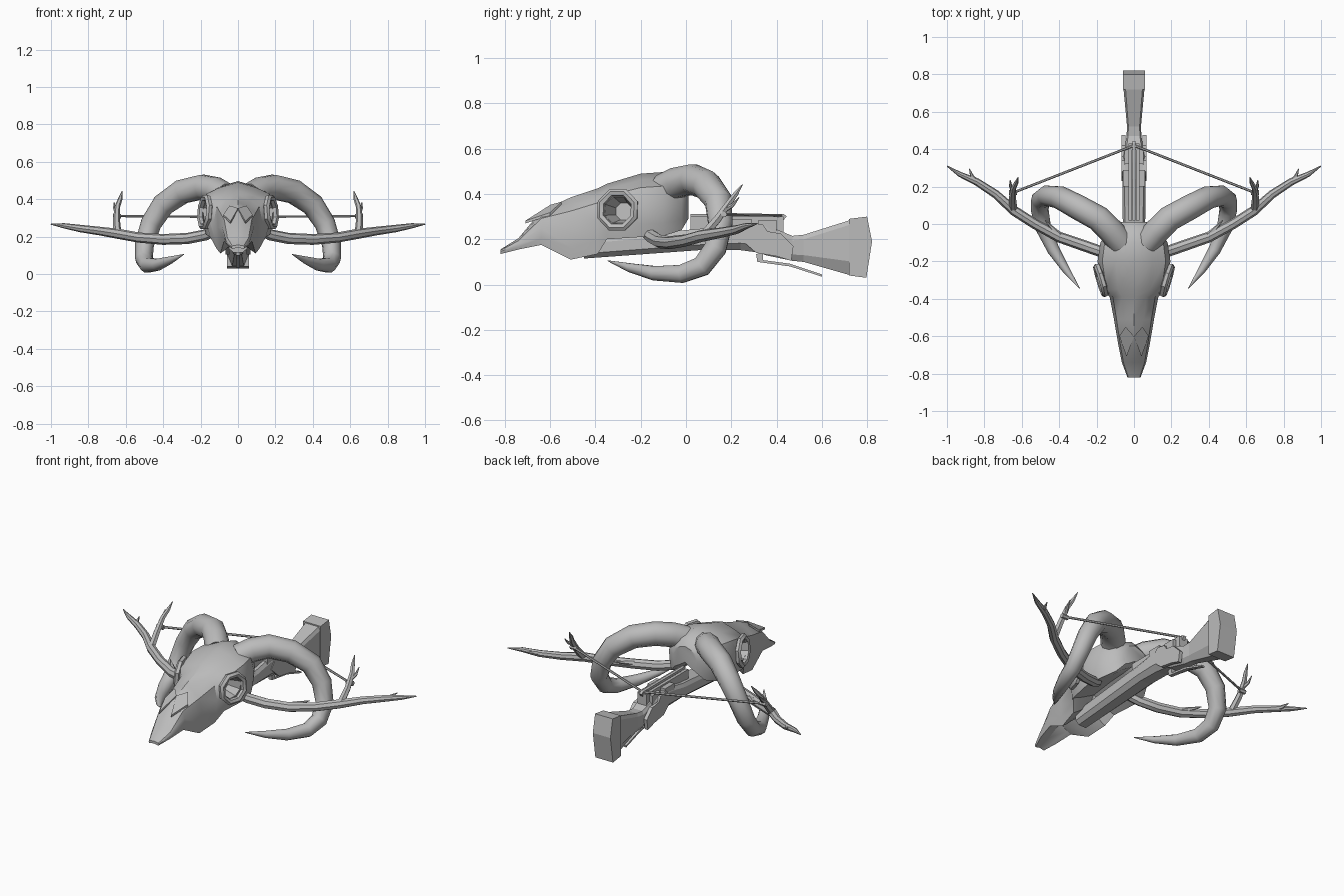
import bpy, bmesh, math
from mathutils import Vector

if "Cube" in bpy.data.objects:
    bpy.data.objects.remove(bpy.data.objects["Cube"])

bone = bpy.data.materials.new("plain grey")
bone.use_nodes = True
bone.diffuse_color = (0.5, 0.5, 0.5, 1)
bsdf = bone.node_tree.nodes["Principled BSDF"]
bsdf.inputs["Base Color"].default_value = (0.5, 0.5, 0.5, 1)
bsdf.inputs["Roughness"].default_value = 0.8


def finish(ob, angle=None):
    ob.data.materials.clear()
    ob.data.materials.append(bone)
    bpy.ops.object.select_all(action='DESELECT')
    ob.select_set(True)
    bpy.context.view_layer.objects.active = ob
    if angle:
        bpy.ops.object.shade_smooth_by_angle(angle=math.radians(angle))
    return ob


def add_mesh(name, bm):
    bmesh.ops.recalc_face_normals(bm, faces=bm.faces)
    me = bpy.data.meshes.new(name)
    bm.to_mesh(me)
    bm.free()
    ob = bpy.data.objects.new(name, me)
    bpy.context.collection.objects.link(ob)
    return ob


def loft(name, rings, angle=None):
    """Closed skin over a list of equal sized point rings."""
    bm = bmesh.new()
    vs = [[bm.verts.new(p) for p in ring] for ring in rings]
    n = len(vs[0])
    for a, b in zip(vs, vs[1:]):
        for i in range(n):
            j = (i + 1) % n
            bm.faces.new((a[i], a[j], b[j], b[i]))
    bm.faces.new(vs[0])
    bm.faces.new(vs[-1])
    return finish(add_mesh(name, bm), angle)


def prism(name, profile, x0, x1):
    """Side profile of (y, z) points extruded from x0 to x1."""
    return loft(name, [[(x, y, z) for y, z in profile] for x in (x0, x1)])


def box(name, x0, x1, y0, y1, z0, z1):
    return prism(name, [(y0, z0), (y1, z0), (y1, z1), (y0, z1)], x0, x1)


def tube(name, pts, side=1, sides_res=2, cyclic=False, angle=40):
    """Tapered tube through (x, y, z, radius) points."""
    cu = bpy.data.curves.new(name, 'CURVE')
    cu.dimensions = '3D'
    cu.bevel_depth = 1
    cu.bevel_resolution = sides_res
    cu.use_fill_caps = True
    sp = cu.splines.new('POLY')
    sp.points.add(len(pts) - 1)
    sp.use_cyclic_u = cyclic
    for p, (x, y, z, r) in zip(sp.points, pts):
        p.co = (x * side, y, z, 1)
        p.radius = r
    ob = bpy.data.objects.new(name, cu)
    bpy.context.collection.objects.link(ob)
    bpy.ops.object.select_all(action='DESELECT')
    ob.select_set(True)
    bpy.context.view_layer.objects.active = ob
    bpy.ops.object.convert(target='MESH')
    return finish(bpy.context.view_layer.objects.active, angle)


# Skull: stations of y, half width, top, bottom
def skull_ring(y, w, zt, zb):
    h = zt - zb
    half = [(0.5 * w, zt - 0.1 * h), (0.87 * w, zt - 0.22 * h), (w, zt - 0.5 * h),
            (0.95 * w, zt - 0.8 * h), (0.88 * w, zb), (0.6 * w, zb + 0.08 * h)]
    pts = [(0, zt)] + half + [(0, zb + 0.3 * h)] + [(-x, z) for x, z in reversed(half)]
    return [(x, y, z) for x, z in pts]


stations = [(-.82, .035, .155, .135), (-.74, .065, .205, .155), (-.64, .085, .325, .175),
            (-.51, .107, .385, .11), (-.39, .13, .425, .135), (-.35, .17, .445, .2),
            (-.2, .195, .49, .21), (-.1, .18, .497, .215), (-.02, .13, .47, .24),
            (.01, .08, .43, .29)]
skull = loft("skull", [skull_ring(*s) for s in stations], 35)

# Eye sockets: tapered cuts with a raised octagonal rim
for side, label in ((1, "left"), (-1, "right")):
    out = Vector((side, -0.3, 0.08)).normalized()
    centre = Vector((0.172 * side, -0.3, 0.33))
    u = out.cross(Vector((0, 0, 1))).normalized()
    v = u.cross(out)

    def circle(c, r):
        return [c + r * (math.cos(a) * u + math.sin(a) * v)
                for a in (math.pi / 8 + k * math.pi / 4 for k in range(8))]

    cutter = loft("socket_cutter", [circle(centre - out * 0.09, 0.04),
                                    circle(centre + out * 0.08, 0.085)])
    mod = skull.modifiers.new("socket", 'BOOLEAN')
    mod.object = cutter
    mod.operation = 'DIFFERENCE'
    mod.solver = 'EXACT'
    bpy.context.view_layer.objects.active = skull
    bpy.ops.object.modifier_apply(modifier=mod.name)
    bpy.data.objects.remove(cutter)
    tube(label + "_socket_rim", [(*p, 0.018) for p in circle(centre + out * 0.005, 0.082)],
         cyclic=True, sides_res=1)
finish(skull, 35)

# Nasal bone: pair of pointed splints over the snout
for side, label in ((1, "left"), (-1, "right")):
    splint = [(0, -.6, .352), (.04 * side, -.71, .282), (.078 * side, -.6, .318),
              (.045 * side, -.55, .366)]
    loft(label + "_nasal_splint", [splint, [(x, y, z - .012) for x, y, z in splint]])

# Horns, antlers and bow string, mirrored
horn = [(.07, -.1, .42, .07), (.12, -.04, .45, .07), (.19, .03, .465, .069),
        (.3, .09, .44, .067), (.4, .143, .37, .062), (.465, .152, .27, .056),
        (.5, .13, .16, .051), (.503, .07, .08, .047), (.485, -.02, .047, .042),
        (.43, -.14, .05, .033), (.36, -.25, .075, .02), (.29, -.345, .105, .002)]
beam = [(.12, -.18, .24, .03), (.17, -.15, .21, .03), (.27, -.115, .19, .03),
        (.4, -.07, .185, .029), (.53, 0, .195, .027), (.64, .07, .215, .027),
        (.74, .16, .23, .023), (.84, .225, .243, .02), (.93, .265, .258, .014),
        (1, .31, .267, .003)]
branches = {
    "bow_tine": [(.645, .075, .215, .022), (.65, .14, .29, .019), (.645, .19, .36, .015),
                 (.63, .22, .4, .012), (.62, .25, .442, .002)],
    "tine_spur": [(.645, .17, .33, .013), (.66, .205, .35, .009), (.662, .235, .385, .002)],
    "fork_spur": [(.83, .22, .243, .016), (.865, .25, .25, .012), (.88, .295, .262, .002)],
    "inner_spur": [(.38, -.08, .187, .022), (.43, -.03, .2, .013), (.475, .02, .21, .002)],
    "string_knot": [(.625, .168, .31, .014), (.668, .168, .31, .014)],
}
for side, label in ((1, "left"), (-1, "right")):
    tube(label + "_horn", horn, side, 3)
    tube(label + "_antler", beam, side)
    for name, pts in branches.items():
        tube(label + "_" + name, pts, side, 1)
    tube(label + "_bow_string", [(.645, .168, .31, .007), (0, .42, .305, .007)], side, 1)


# Stock: stations of y, half width, top, bottom, with chamfered underside
def stock_ring(y, w, zt, zb):
    c = 0.25 * (zt - zb)
    half = [(w * 0.8, zt), (w, zt - 0.02), (w, zb + c), (w * 0.55, zb)]
    return [(x, y, z) for x, z in half + [(-x, z) for x, z in reversed(half)]]


stock = [(-.45, .048, .2, .115), (.1, .062, .25, .155), (.24, .062, .275, .152),
         (.33, .06, .27, .14), (.35, .058, .265, .13), (.47, .04, .215, .105),
         (.52, .037, .22, .1), (.72, .056, .283, .043)]
loft("stock", [stock_ring(*s) for s in stock])
prism("butt_plate", [(.72, .29), (.8, .3), (.822, .19), (.797, .03), (.72, .04)], -.06, .06)

# Receiver blocks, side plates and bolt rail
cheek = [(.23, .21), (.28, .275), (.34, .265), (.36, .235), (.42, .225),
         (.475, .17), (.465, .105), (.4, .125), (.31, .14)]
for side, label in ((1, "left"), (-1, "right")):
    prism(label + "_side_plate", cheek, .045 * side, .066 * side)
    box(label + "_rail_block", .025 * side, .06 * side, .2, .29, .24, .29)
    box(label + "_rear_block", .02 * side, .05 * side, .32, .4, .22, .285)
    box(label + "_rail", .012 * side, .03 * side, .02, .4, .24, .3)
prism("bolt", [(.02, .298), (.41, .298), (.42, .27), (.445, .302), (.43, .312), (.02, .312)],
      -.009, .009)
box("string_nut", -.03, .03, .395, .43, .22, .3)

# Trigger lever under the wrist
prism("trigger_lever", [(.31, .135), (.315, .1), (.46, .08), (.6, .035), (.6, .045),
                        (.46, .092), (.34, .108), (.34, .14)], -.012, .012)
